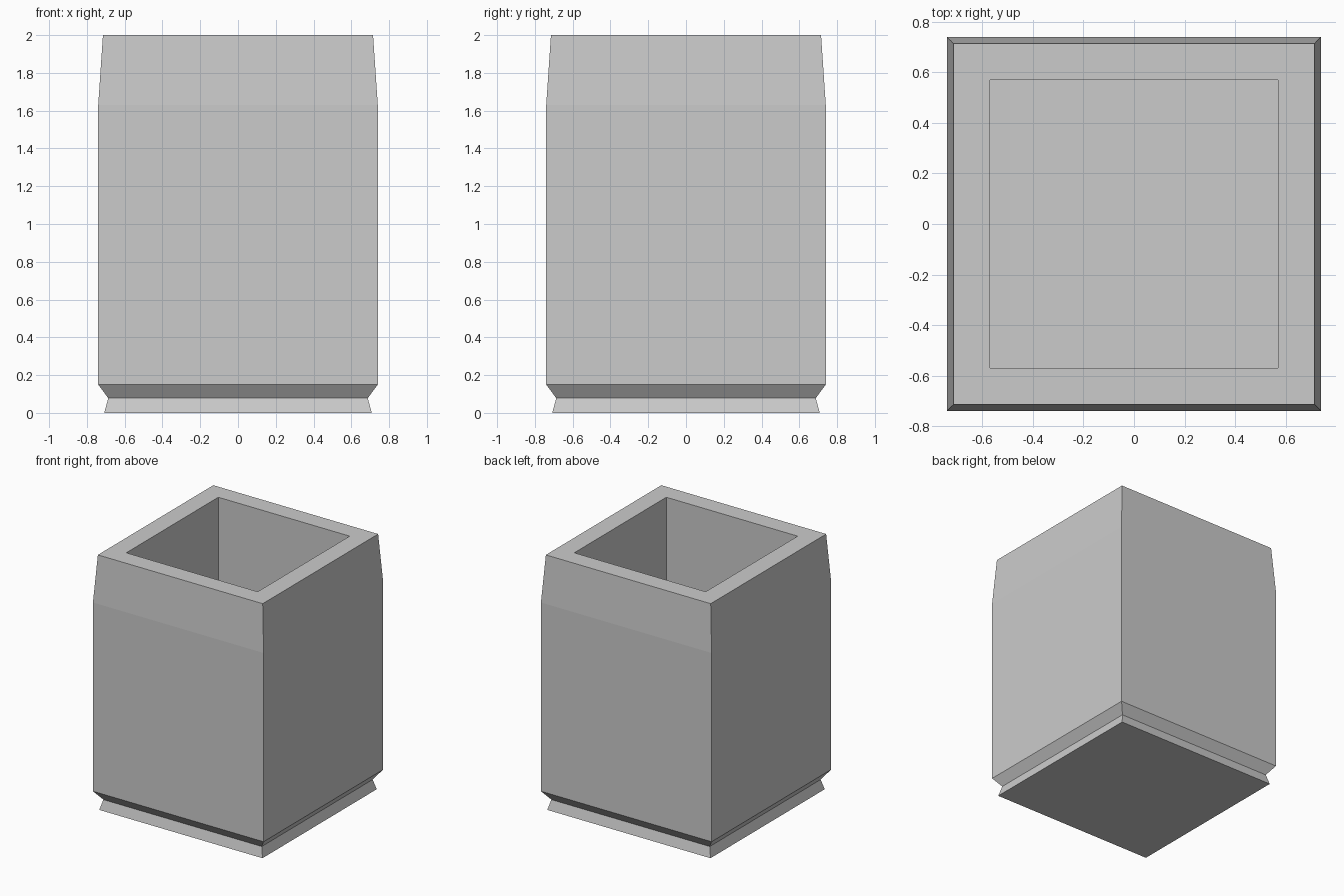
import bpy, bmesh

if "Cube" in bpy.data.objects:
    bpy.data.objects.remove(bpy.data.objects["Cube"])

# Square profile as (half width, height): outside going up, then inside going down
PROFILE = [(0.708, 0.0), (0.687, 0.078), (0.74, 0.15), (0.74, 1.63),
           (0.715, 2.0), (0.57, 2.0), (0.57, 0.15)]

bm = bmesh.new()


def square_loop(half, z):
    return [bm.verts.new((sx * half, sy * half, z))
            for sx, sy in ((-1, -1), (1, -1), (1, 1), (-1, 1))]


loops = [square_loop(h, z) for h, z in PROFILE]

# Walls and rim
for lower, upper in zip(loops, loops[1:]):
    for i in range(4):
        j = (i + 1) % 4
        bm.faces.new((lower[i], lower[j], upper[j], upper[i]))

# Underside and inner floor
bm.faces.new(loops[0][::-1])
bm.faces.new(loops[-1])
bmesh.ops.recalc_face_normals(bm, faces=bm.faces)

mesh = bpy.data.meshes.new("square_planter")
bm.to_mesh(mesh)
bm.free()
planter = bpy.data.objects.new("square_planter", mesh)
bpy.context.collection.objects.link(planter)
